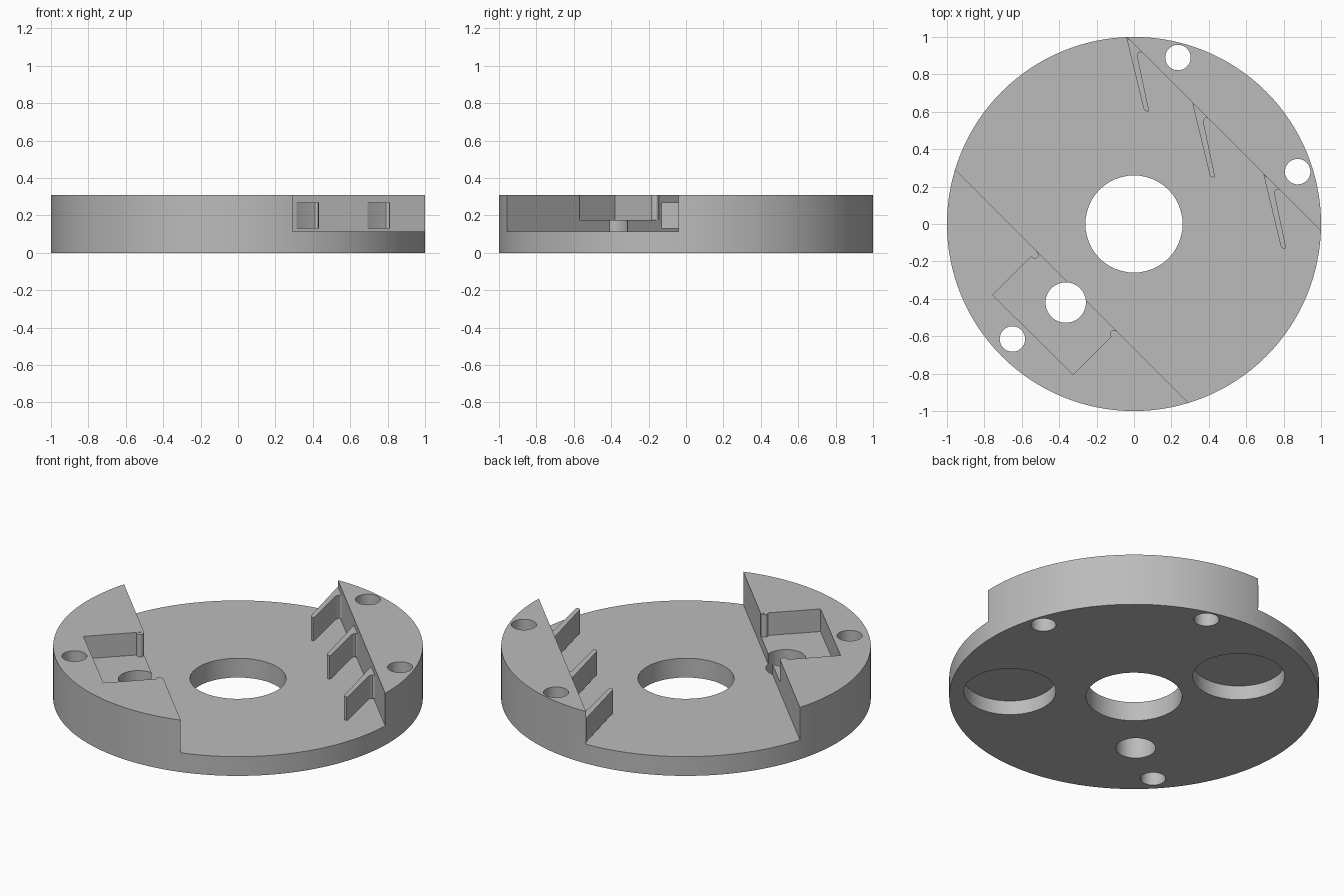
import bpy
import bmesh
import math

if "Cube" in bpy.data.objects:
    bpy.data.objects.remove(bpy.data.objects["Cube"], do_unlink=True)

BASE, TOP = 0.115, 0.31        # channel floor and full height

metal = bpy.data.materials.new("plain grey")
metal.use_nodes = True
grey = (0.5, 0.5, 0.5, 1)
metal.diffuse_color = grey
metal.node_tree.nodes["Principled BSDF"].inputs["Base Color"].default_value = grey


def prism(name, points, z0, z1):
    """Extrude a flat outline from z0 to z1."""
    bm = bmesh.new()
    face = bm.faces.new([bm.verts.new((x, y, z0)) for x, y in points])
    out = bmesh.ops.extrude_face_region(bm, geom=[face])
    verts = [v for v in out["geom"] if isinstance(v, bmesh.types.BMVert)]
    bmesh.ops.translate(bm, verts=verts, vec=(0, 0, z1 - z0))
    bmesh.ops.recalc_face_normals(bm, faces=bm.faces)
    mesh = bpy.data.meshes.new(name)
    bm.to_mesh(mesh)
    bm.free()
    mesh.materials.append(metal)
    obj = bpy.data.objects.new(name, mesh)
    bpy.context.collection.objects.link(obj)
    return obj


def circle(x, y, r, n=48):
    return [(x + r * math.cos(2 * math.pi * i / n),
             y + r * math.sin(2 * math.pi * i / n)) for i in range(n)]


def activate(obj):
    bpy.ops.object.select_all(action='DESELECT')
    obj.select_set(True)
    bpy.context.view_layer.objects.active = obj


def cut(target, points, z0, z1):
    """Subtract an extruded outline from the target."""
    cutter = prism("cutter", points, z0, z1)
    cutter.hide_render = True
    mod = target.modifiers.new("cut", 'BOOLEAN')
    mod.operation = 'DIFFERENCE'
    mod.solver = 'EXACT'
    mod.object = cutter
    activate(target)
    bpy.ops.object.modifier_apply(modifier=mod.name)
    bpy.data.objects.remove(cutter, do_unlink=True)


def smooth(obj):
    activate(obj)
    bpy.ops.object.shade_smooth_by_angle(angle=math.radians(30))


# Disc with a diagonal channel between two raised ledges
disc = prism("disc_body", circle(0, 0, 1, 128), 0, TOP)
near, far = -0.665, 0.96       # ledge lines, as x + y
cut(disc, [(-2, near + 2), (2, near - 2), (2, far - 2), (-2, far + 2)], BASE, 1)

# Square pocket in the front ledge, open to the channel
cut(disc, [(-0.755, -0.38), (-0.325, -0.805), (0, -0.48), (-0.43, -0.055)], 0.175, 1)

# Through holes: bore, pocket hole and three mounting holes
holes = [(0, 0, 0.26), (-0.365, -0.42, 0.108),
         (0.235, 0.89, 0.068), (0.875, 0.28, 0.068), (-0.65, -0.615, 0.068)]
for x, y, r in holes:
    cut(disc, circle(x, y, r), -1, 1)

# Blind round recesses underneath
for x, y in [(0.55, -0.39), (-0.295, 0.53)]:
    cut(disc, circle(x, y, 0.249), -1, 0.085)
smooth(disc)

# Rounded lips at the mouth of the pocket
for side, (x, y) in {"left": (-0.107, -0.588), "right": (-0.53, -0.165)}.items():
    smooth(prism("pocket_lip_" + side, circle(x, y, 0.02, 20), 0.17, TOP - 0.001))

# Slanted fins with a rounded root, standing off the back ledge
fin = [(0.0, 0.0), (0.093, -0.385), (0.1, -0.395), (0.117, -0.398), (0.12, -0.388),
       (0.06, -0.105), (0.061, -0.091), (0.067, -0.082), (0.076, -0.08),
       (0.085, -0.083), (0.09, -0.08)]
for i, (x, y) in enumerate([(-0.041, 0.999), (0.312, 0.647), (0.692, 0.266)]):
    smooth(prism("fin_%d" % (i + 1), [(x + a, y + b) for a, b in fin], 0.13, 0.27))
